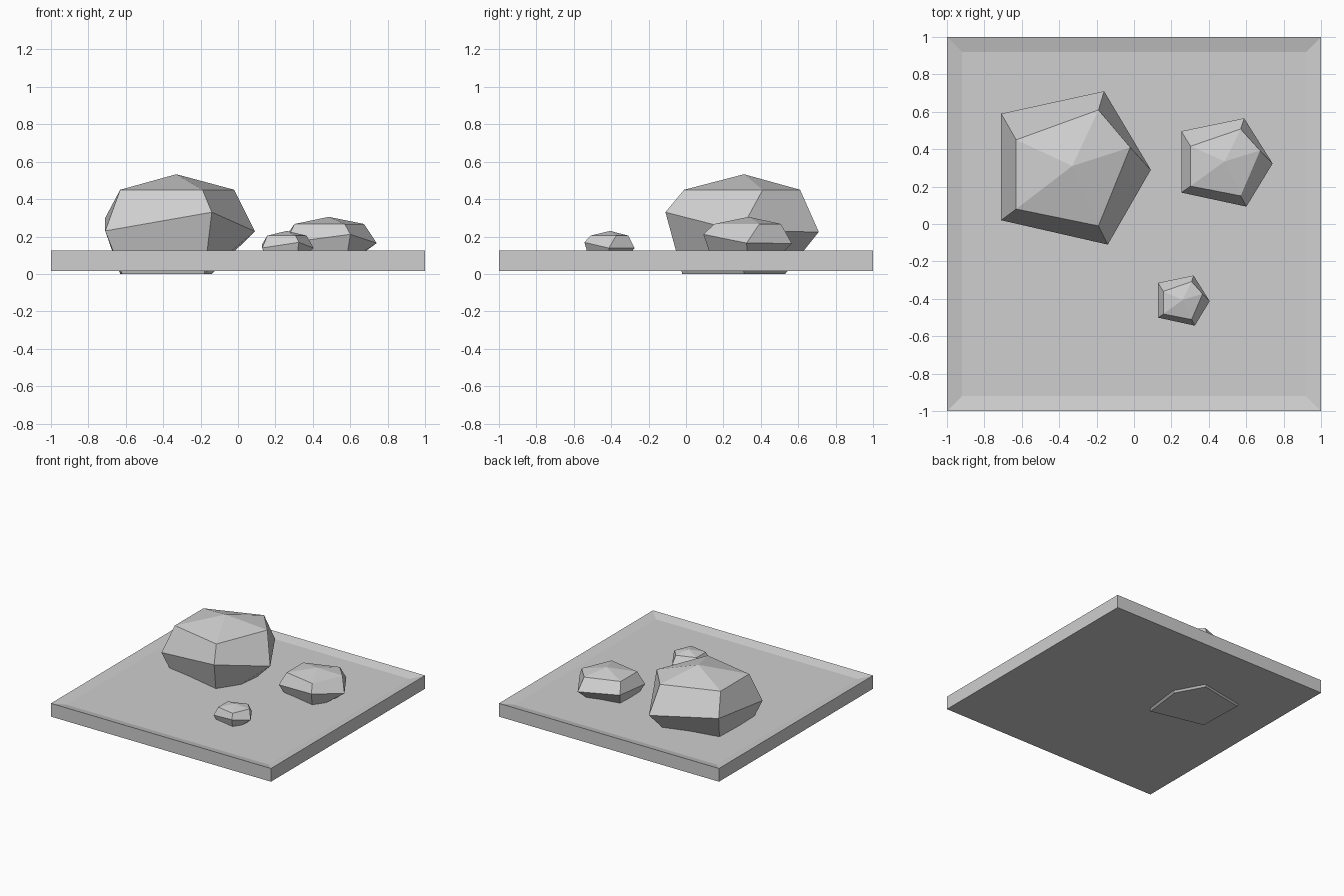
import bpy, bmesh

cube = bpy.data.objects.get("Cube")
if cube:
    bpy.data.objects.remove(cube, do_unlink=True)

grey = bpy.data.materials.new("stone_grey")
grey.use_nodes = True
colour = (0.62, 0.62, 0.62, 1)
grey.diffuse_color = colour
grey.node_tree.nodes["Principled BSDF"].inputs["Base Color"].default_value = colour


def finish(name, bm):
    bmesh.ops.recalc_face_normals(bm, faces=bm.faces)
    mesh = bpy.data.meshes.new(name)
    bm.to_mesh(mesh)
    bm.free()
    mesh.materials.append(grey)
    obj = bpy.data.objects.new(name, mesh)
    bpy.context.collection.objects.link(obj)
    return obj


# Square ground tile with a shallow sunken field
bottom, top, rim, depth = 0.015, 0.124, 0.115, 0.02
bm = bmesh.new()
bmesh.ops.create_cube(bm, size=1)
for v in bm.verts:
    v.co = (v.co.x * 2, v.co.y * 2, top if v.co.z > 0 else bottom)
field = max(bm.faces, key=lambda f: f.calc_center_median().z)
bmesh.ops.inset_region(bm, faces=[field], thickness=rim)
for v in field.verts:
    v.co.z -= depth
finish("ground_tile", bm)

# Five-sided boulder: base, uneven waist, shoulder and peak, around its peak axis
base = [(-0.30, 0.15, 0), (-0.29, -0.23, 0), (0.15, -0.33, 0),
        (0.19, 0.00, 0), (0.07, 0.22, 0)]
waist = [(-0.38, 0.28, 0.30), (-0.38, -0.29, 0.23), (0.19, -0.42, 0.33),
         (0.42, -0.02, 0.228), (0.17, 0.40, 0.225)]
shoulder = [(-0.30, 0.14, 0.45), (-0.30, -0.23, 0.45), (0.14, -0.32, 0.45),
            (0.31, 0.10, 0.45), (0.14, 0.30, 0.45)]
peak = (0, 0, 0.533)


def make_rock(name, location, scale):
    bm = bmesh.new()
    rings = [[bm.verts.new(p) for p in ring] for ring in (base, waist, shoulder)]
    tip = bm.verts.new(peak)
    bm.faces.new(rings[0])
    for i in range(5):
        j = (i + 1) % 5
        for low, high in zip(rings, rings[1:]):
            bm.faces.new((low[i], low[j], high[j], high[i]))
        bm.faces.new((rings[-1][i], rings[-1][j], tip))
    rock = finish(name, bm)
    rock.location = location
    rock.scale = scale


make_rock("large_rock", (-0.33, 0.31, 0), (1, 1, 1))
make_rock("medium_rock", (0.485, 0.335, 0.06), (0.61, 0.576, 0.46))
make_rock("small_rock", (0.26, -0.406, 0.07), (0.344, 0.327, 0.3))
